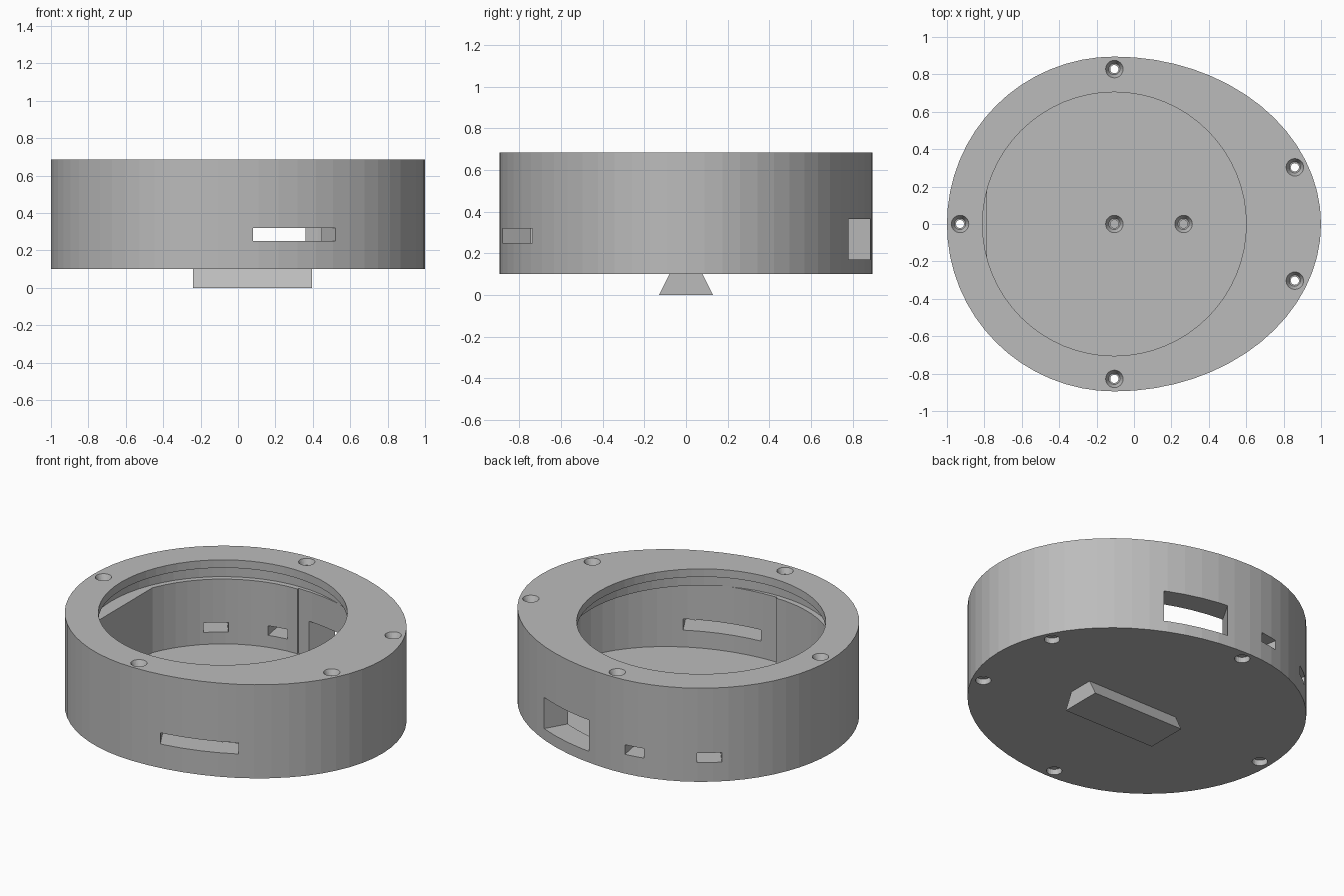
import bpy, bmesh
from math import cos, sin, pi, radians
from mathutils import Vector

if "Cube" in bpy.data.objects:
    bpy.data.objects.remove(bpy.data.objects["Cube"], do_unlink=True)

grey = bpy.data.materials.new("plain grey")
grey.use_nodes = True
grey.diffuse_color = (0.5, 0.5, 0.5, 1)
grey.node_tree.nodes["Principled BSDF"].inputs["Base Color"].default_value = (0.5, 0.5, 0.5, 1)

CX = -0.105                      # centre of the round opening
BOTTOM, FLOOR, LEDGE, LIP, TOP = 0.1, 0.145, 0.55, 0.635, 0.685


def solid(name, lower, upper):
    """Closed solid between two matching rings of points."""
    bm = bmesh.new()
    a = [bm.verts.new(p) for p in lower]
    b = [bm.verts.new(p) for p in upper]
    bm.faces.new(a)
    bm.faces.new(b)
    for i in range(len(a)):
        j = (i + 1) % len(a)
        bm.faces.new((a[i], a[j], b[j], b[i]))
    bmesh.ops.recalc_face_normals(bm, faces=bm.faces)
    mesh = bpy.data.meshes.new(name)
    bm.to_mesh(mesh)
    bm.free()
    mesh.materials.append(grey)
    ob = bpy.data.objects.new(name, mesh)
    bpy.context.collection.objects.link(ob)
    return ob


def prism(name, outline, z0, z1):
    return solid(name, [(x, y, z0) for x, y in outline], [(x, y, z1) for x, y in outline])


def cone(x, y, r0, r1, z0, z1, n=24):
    ring = [(cos(2 * pi * i / n), sin(2 * pi * i / n)) for i in range(n)]
    return solid("cutter", [(x + r0 * c, y + r0 * s, z0) for c, s in ring],
                 [(x + r1 * c, y + r1 * s, z1) for c, s in ring])


def egg(r_left, a_right, b_right, n=32):
    """Half circle on the left, half ellipse on the right."""
    right = [(CX + a_right * cos(t), b_right * sin(t))
             for t in (-pi / 2 + pi * i / n for i in range(n + 1))]
    left = [(CX + r_left * cos(t), r_left * sin(t))
            for t in (pi / 2 + pi * i / n for i in range(n + 1))]
    if abs(r_left - b_right) < 1e-6:
        left = left[1:-1]
    return right + left


def combine(target, other, operation):
    mod = target.modifiers.new(operation.lower(), 'BOOLEAN')
    mod.operation, mod.object, mod.solver = operation, other, 'EXACT'
    bpy.context.view_layer.objects.active = target
    bpy.ops.object.modifier_apply(modifier=mod.name)
    bpy.data.objects.remove(other, do_unlink=True)


def slot(angle, lo, hi, z0, z1):
    """Straight cut through the wall, running outward at the given angle."""
    a = radians(angle)
    out, side = Vector((cos(a), sin(a))), Vector((sin(a), -cos(a)))
    corners = [out * d + side * s for d, s in ((.45, lo), (.45, hi), (1.2, hi), (1.2, lo))]
    return prism("cutter", [tuple(p) for p in corners], z0, z1)


# Outer shell
housing = prism("housing", egg(0.895, 1.105, 0.895), BOTTOM, TOP)

# Dovetail rail under the floor
rail = [(-.13, 0), (.13, 0), (.08, .1), (.08, .12), (-.08, .12), (-.08, .1)]
combine(housing, solid("rail", [(-.24, y, z) for y, z in rail],
                       [(.395, y, z) for y, z in rail]), 'UNION')

# Inner cavity with a flat wall on the left
FLAT = -0.787
cavity = egg(0.737, 0.955, 0.748)
edge_y = (0.737 ** 2 - (FLAT - CX) ** 2) ** 0.5
kept = [p for p in cavity if p[0] > FLAT]
split = max(i for i, p in enumerate(kept) if p[1] > 0) + 1
kept[split:split] = [(FLAT, edge_y), (FLAT, -edge_y)]
combine(housing, prism("cutter", kept, FLOOR, LEDGE + .001), 'DIFFERENCE')

# Round groove and opening under the top lip
combine(housing, cone(CX, 0, .77, .77, LEDGE, LIP, 64), 'DIFFERENCE')
combine(housing, cone(CX, 0, .705, .705, LIP - .01, TOP + .1, 64), 'DIFFERENCE')

# Wall openings: connector window, long front slot, two small slots
for args in ((60, -.399, -.015, .17, .365), (-60, -.082, .371, .25, .32),
             (100, -.163, -.043, .22, .28), (128, -.153, -.013, .22, .28)):
    combine(housing, slot(*args), 'DIFFERENCE')

# Screw holes through the rim, widened at both ends
for x, y in ((CX, .828), (CX, -.828), (.86, .303), (.86, -.303), (-.93, 0)):
    combine(housing, cone(x, y, .022, .022, 0, TOP + .1), 'DIFFERENCE')
    combine(housing, cone(x, y, .03, .047, TOP - .035, TOP + .0005), 'DIFFERENCE')
    combine(housing, cone(x, y, .044, .044, 0, BOTTOM + .035), 'DIFFERENCE')

# Blind screw holes in the floor
for x in (CX, .265):
    combine(housing, cone(x, 0, .022, .022, .03, FLOOR + .05), 'DIFFERENCE')
    combine(housing, cone(x, 0, .03, .047, FLOOR - .03, FLOOR + .0005), 'DIFFERENCE')
